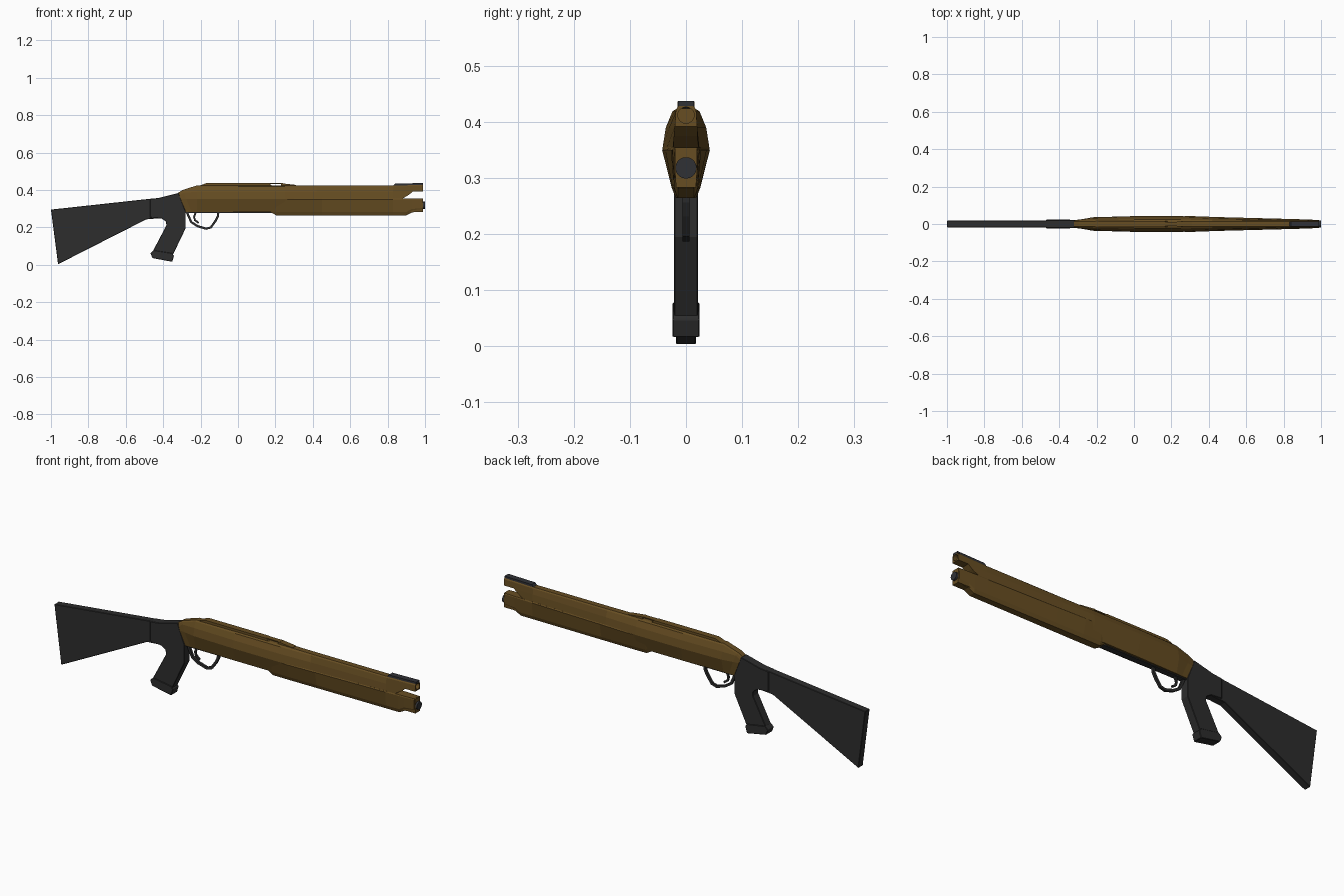
import bpy, bmesh, math
from mathutils import Vector

if "Cube" in bpy.data.objects:
    bpy.data.objects.remove(bpy.data.objects["Cube"])


def material(name, rgb):
    m = bpy.data.materials.new(name)
    m.diffuse_color = (*rgb, 1)
    m.use_nodes = True
    m.node_tree.nodes["Principled BSDF"].inputs["Base Color"].default_value = m.diffuse_color
    return m


BROWN = material("bronze brown", (0.135, 0.075, 0.016))
BLACK = material("polymer black", (0.026, 0.026, 0.026))
STEEL = material("dark steel", (0.030, 0.031, 0.036))


def finish(bm, name, mat):
    bmesh.ops.recalc_face_normals(bm, faces=bm.faces)
    mesh = bpy.data.meshes.new(name)
    bm.to_mesh(mesh)
    bm.free()
    ob = bpy.data.objects.new(name, mesh)
    mesh.materials.append(mat)
    bpy.context.collection.objects.link(ob)
    return ob


def prism(name, outline, half, mat, bevel=0):
    """Side outline in x, z extruded to both sides of y = 0."""
    bm = bmesh.new()
    a = [bm.verts.new((x, -half, z)) for x, z in outline]
    b = [bm.verts.new((x, half, z)) for x, z in outline]
    bm.faces.new(a)
    bm.faces.new(b[::-1])
    n = len(a)
    for i in range(n):
        j = (i + 1) % n
        bm.faces.new((a[i], b[i], b[j], a[j]))
    ob = finish(bm, name, mat)
    if bevel:
        mod = ob.modifiers.new("edges", 'BEVEL')
        mod.width, mod.segments = bevel, 1
    return ob


def loft(name, sections, mat):
    """Sections are (x, shear, half profile of (y, z) from top to bottom)."""
    bm = bmesh.new()
    rings = []
    for x, shear, half in sections:
        ring = half + [(-y, z) for y, z in reversed(half)]
        rings.append([bm.verts.new((x + shear * (0.385 - z), y, z)) for y, z in ring])
    n = len(rings[0])
    for r, s in zip(rings, rings[1:]):
        for i in range(n):
            j = (i + 1) % n
            bm.faces.new((r[i], r[j], s[j], s[i]))
    bm.faces.new(rings[0])
    bm.faces.new(rings[-1][::-1])
    return finish(bm, name, mat)


def rod(name, x0, x1, z, r, mat, sides=20):
    bm = bmesh.new()
    bmesh.ops.create_cone(bm, cap_ends=True, segments=sides, radius1=r, radius2=r, depth=x1 - x0)
    for v in bm.verts:
        v.co = Vector(((x0 + x1) / 2 + v.co.z, v.co.x, z + v.co.y))
    return finish(bm, name, mat)


def cut(ob, cutter):
    mod = ob.modifiers.new("cut", 'BOOLEAN')
    mod.operation, mod.solver, mod.object = 'DIFFERENCE', 'EXACT', cutter
    cutter.hide_render = True
    cutter.hide_viewport = True


def band(name, path, thick, half, mat):
    """Strip of constant thickness following a side path."""
    pts = [Vector(p) for p in path]
    left, right = [], []
    for i, p in enumerate(pts):
        d = (pts[min(i + 1, len(pts) - 1)] - pts[max(i - 1, 0)]).normalized()
        nrm = Vector((-d.y, d.x)) * thick / 2
        left.append(tuple(p + nrm))
        right.append(tuple(p - nrm))
    return prism(name, left + right[::-1], half, mat)


# Stock, grip and grip cap
prism("stock", [(-1, 0.295), (-0.962, 0.003), (-0.49, 0.243), (-0.40, 0.25),
                (-0.40, 0.355), (-0.45, 0.355)], 0.018, BLACK, 0.002)
prism("grip", [(-0.47, 0.352), (-0.42, 0.358), (-0.318, 0.384), (-0.28, 0.285), (-0.28, 0.195),
               (-0.352, 0.045), (-0.462, 0.06), (-0.383, 0.21), (-0.385, 0.232),
               (-0.41, 0.248), (-0.47, 0.253)], 0.0215, BLACK, 0.002)
prism("grip_cap", [(-0.468, 0.062), (-0.458, 0.036), (-0.352, 0.016), (-0.342, 0.048),
                   (-0.353, 0.062), (-0.452, 0.078)], 0.024, BLACK, 0.002)

# Receiver and barrel shroud: (x, shear, top z, width at widest line)
stations = [(-0.32, 0.4, 0.385, 0.022), (-0.29, 0.4, 0.400, 0.026), (-0.22, 0, 0.424, 0.036),
            (0.0, 0, 0.425, 0.042), (0.25, 0, 0.425, 0.042), (0.42, 0, 0.424, 0.035),
            (0.83, 0, 0.424, 0.024), (0.99, 0, 0.428, 0.020)]
sections = []
for x, shear, top, w in stations:
    k = w / 0.042
    sections.append((x, shear, [(0.014, top), (max(0.024 * k, 0.018), top - 0.006),
                                (max(0.036 * k, 0.020), min(0.39, top - 0.015)),
                                (w, 0.352), (max(0.023 * k, 0.018), 0.283)]))
body = loft("receiver_and_shroud", sections, BROWN)
slot = prism("slot_cutter", [(1.05, 0.392), (0.935, 0.392), (0.915, 0.375), (0.88, 0.354),
                             (1.05, 0.354)], 0.1, BROWN)
cut(body, slot)
bore = rod("bore_cutter", 0.90, 1.05, 0.412, 0.0145, BROWN)
cut(body, bore)

# Pump fore-end under the barrel: (x, widest half width, bottom z)
fore = []
for x, w, low in [(0.17, 0.036, 0.284), (0.205, 0.039, 0.264), (0.30, 0.0425, 0.264),
                  (0.45, 0.037, 0.264), (0.83, 0.027, 0.264), (0.90, 0.025, 0.264),
                  (0.93, 0.024, 0.280), (0.985, 0.021, 0.285)]:
    side = 0.020 + (w - 0.021) * 0.25
    fore.append((x, 0, [(w * 0.9, 0.355), (w, 0.350), (side, low + 0.018), (side * 0.7, low)]))
loft("fore_end", fore, BROWN)

# Top rib with rear sight bridge (a gap passes under it)
rib = [(-0.23, 0.415), (-0.17, 0.436), (0.165, 0.436), (0.18, 0.424), (0.18, 0.415)]
prism("top_rib", rib, 0.015, BROWN)
prism("sight_bridge", [(0.16, 0.432), (0.16, 0.436), (0.24, 0.436), (0.24, 0.432)], 0.012, BROWN)
prism("rib_front", [(0.23, 0.415), (0.23, 0.436), (0.31, 0.427), (0.31, 0.415)], 0.014, BROWN)

# Muzzle: front sight plate and magazine tube cap
prism("front_sight", [(0.83, 0.422), (0.84, 0.434), (0.99, 0.437), (0.99, 0.428), (0.9, 0.424)],
      0.0145, STEEL)
rod("magazine_cap", 0.93, 1.0, 0.318, 0.019, STEEL)

# Underside plate, trigger guard and trigger
prism("underside_plate", [(-0.285, 0.295), (-0.28, 0.278), (0.19, 0.278), (0.19, 0.295)], 0.014, BLACK)
band("trigger_guard", [(-0.275, 0.285), (-0.262, 0.255), (-0.25, 0.228), (-0.215, 0.206),
                       (-0.17, 0.193), (-0.145, 0.2), (-0.12, 0.235), (-0.108, 0.258),
                       (-0.105, 0.285)], 0.012, 0.006, BLACK)
band("trigger", [(-0.225, 0.285), (-0.235, 0.255), (-0.23, 0.238), (-0.21, 0.224)], 0.010, 0.004, BLACK)
